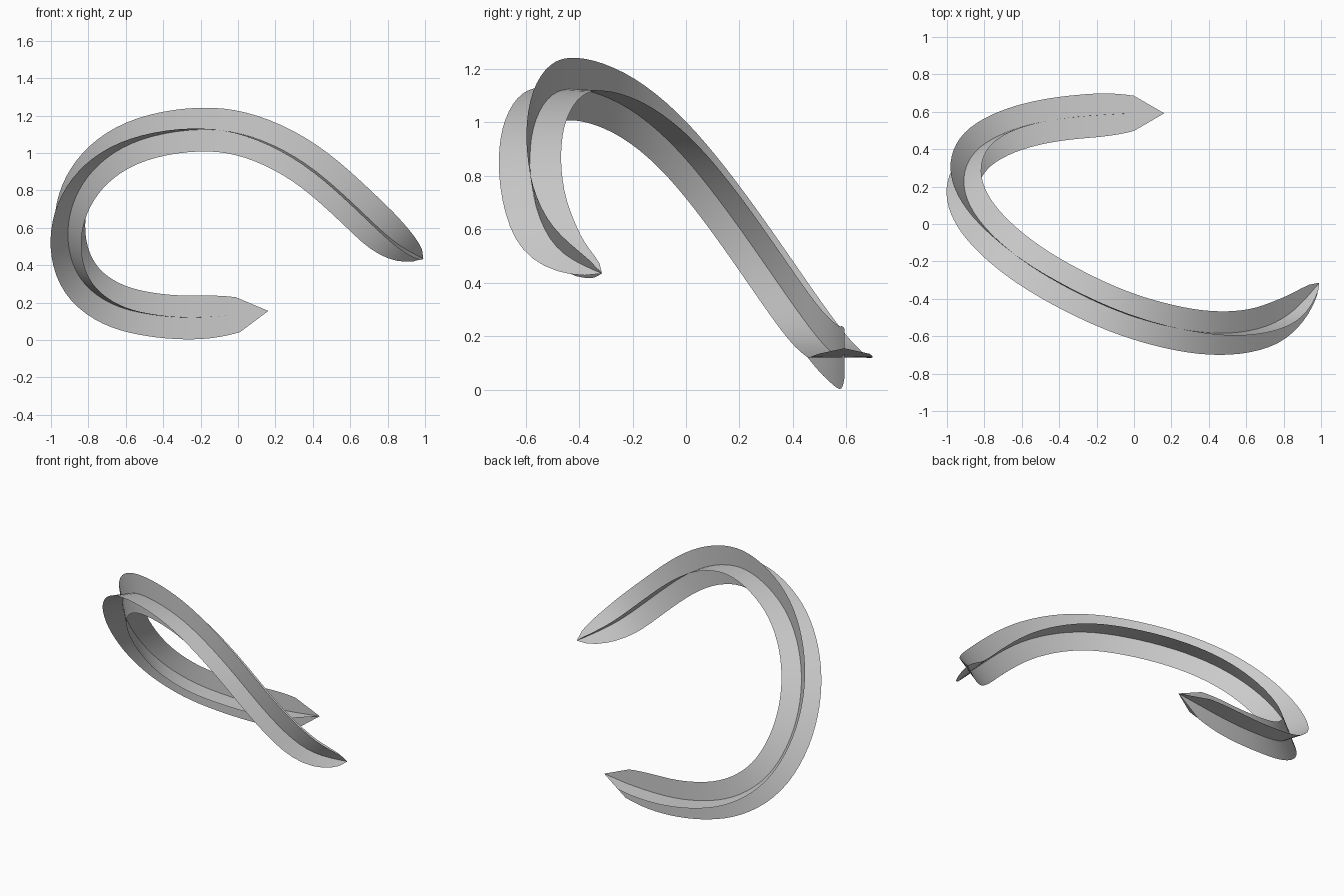
import bpy, math
from mathutils import Vector

if "Cube" in bpy.data.objects:
    bpy.data.objects.remove(bpy.data.objects["Cube"])

# Centre line of the curl
PATH = [Vector(p) for p in [
    (0.16, 0.592, 0.155), (0, 0.592, 0.135), (-0.25, 0.578, 0.118), (-0.47, 0.552, 0.135),
    (-0.68, 0.495, 0.190), (-0.85, 0.395, 0.325), (-0.915, 0.25, 0.535), (-0.878, 0.09, 0.755),
    (-0.745, -0.075, 0.945), (-0.52, -0.25, 1.077), (-0.2, -0.42, 1.13), (0.07, -0.52, 1.092),
    (0.36, -0.582, 0.95), (0.62, -0.575, 0.725), (0.83, -0.49, 0.525), (0.99, -0.315, 0.435)]]
HALF, STEPS = 0.117, 5


def smooth_path(p):
    """Spline through the points; the first span stays one long straight segment."""
    ext = p + [2 * p[-1] - p[-2]]
    out = [p[0]]
    for i in range(1, len(p) - 1):
        a, b, c, d = ext[i - 1:i + 3]
        for k in range(STEPS):
            t = k / STEPS
            out.append(0.5 * (2 * b + (c - a) * t + (2 * a - 5 * b + 4 * c - d) * t * t
                              + (3 * b - a - 3 * c + d) * t ** 3))
    out.append(p[-1])
    for _ in range(6):   # relax small kinks
        out = out[:2] + [(out[i - 1] + 2 * out[i] + out[i + 1]) / 4
                         for i in range(2, len(out) - 1)] + out[-1:]
    return out


pts = smooth_path(PATH)
n = len(pts)
tan = [(pts[min(i + 1, n - 1)] - pts[max(i - 1, 0)]).normalized() for i in range(n)]
dist = [0.0]
for a, b in zip(pts, pts[1:]):
    dist.append(dist[-1] + (b - a).length)

# Minimum-twist side directions, starting upright
sides = [Vector((0, 0, 1))]
for i in range(1, n):
    v = tan[i - 1].rotation_difference(tan[i]) @ sides[-1]
    sides.append((v - tan[i] * v.dot(tan[i])).normalized())


def half_width(s):
    def ease(d, length, power):
        return max(0, 1 - (1 - min(d / length, 1)) ** 2) ** power
    return HALF * ease(s, 0.4, 0.5) * ease(dist[-1] - s, 0.42, 0.7)


def ribbon(name, dirs):
    verts, faces = [], []
    for p, v, s in zip(pts, dirs, dist):
        w = max(half_width(s), 0.001)
        verts += [p - v * w, p, p + v * w]
    for i in range(n - 1):
        for a in (3 * i, 3 * i + 1):
            faces.append((a, a + 1, a + 4, a + 3))
    me = bpy.data.meshes.new(name)
    me.from_pydata(verts, [], faces)
    me.shade_smooth()
    bpy.context.collection.objects.link(bpy.data.objects.new(name, me))


# Two crossed ribbons
ribbon("upright_ribbon", sides)
ribbon("flat_ribbon", [t.cross(v) for t, v in zip(tan, sides)])
